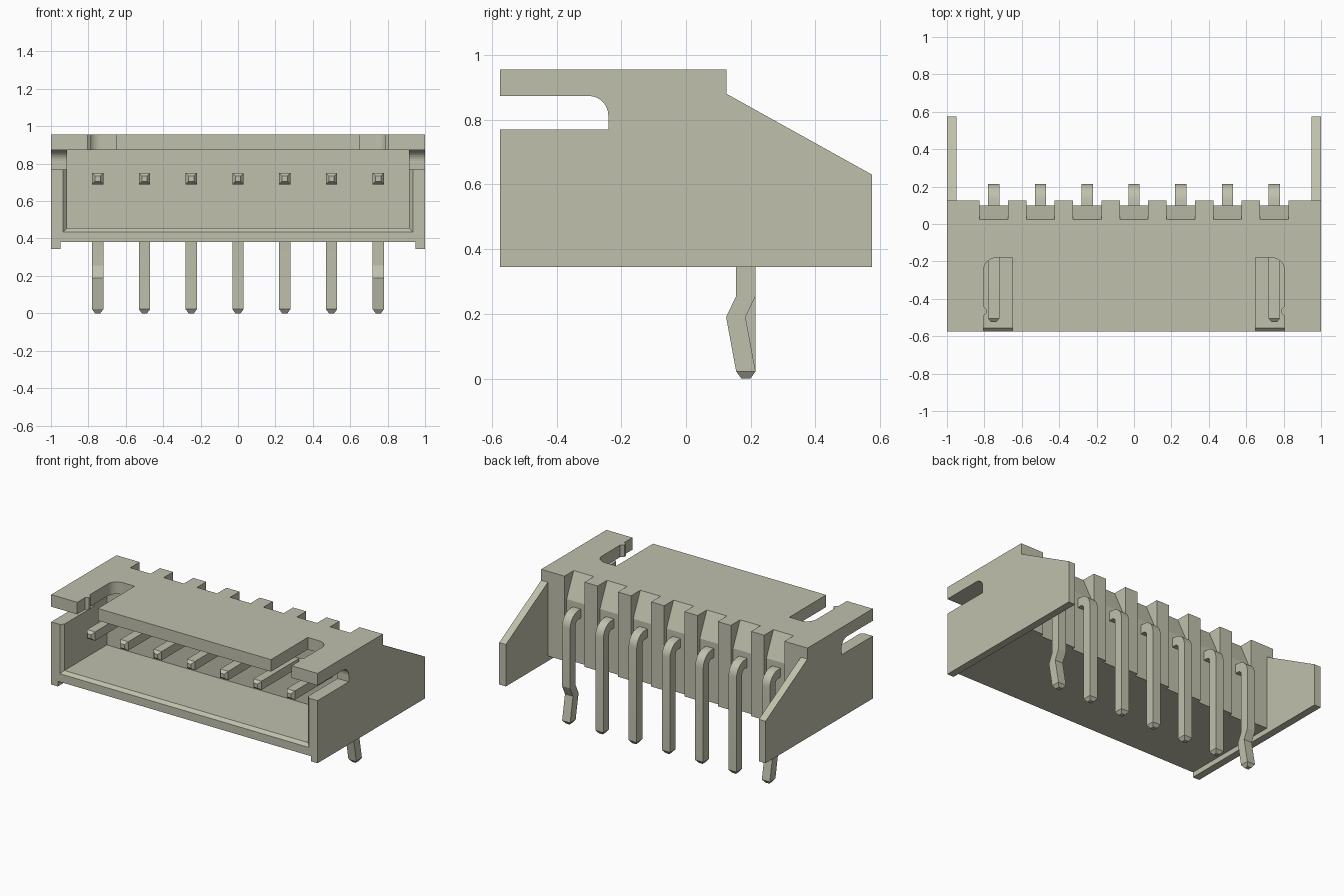
import bpy
import bmesh
from math import sin, cos, radians

if "Cube" in bpy.data.objects:
    bpy.data.objects.remove(bpy.data.objects["Cube"])

COLOUR = (0.53, 0.53, 0.42, 1)
mat = bpy.data.materials.new("pale olive grey")
mat.use_nodes = True
mat.diffuse_color = COLOUR
mat.node_tree.nodes["Principled BSDF"].inputs["Base Color"].default_value = COLOUR


def loft(name, rings):
    """Solid through rings of equally many points, capped at both ends."""
    bm = bmesh.new()
    loops = [[bm.verts.new(p) for p in ring] for ring in rings]
    n = len(loops[0])
    for a, b in zip(loops, loops[1:]):
        for i in range(n):
            j = (i + 1) % n
            bm.faces.new((a[i], a[j], b[j], b[i]))
    bm.faces.new(loops[0])
    bm.faces.new(loops[-1])
    bmesh.ops.recalc_face_normals(bm, faces=bm.faces)
    mesh = bpy.data.meshes.new(name)
    bm.to_mesh(mesh)
    bm.free()
    mesh.materials.append(mat)
    obj = bpy.data.objects.new(name, mesh)
    bpy.context.collection.objects.link(obj)
    return obj


def prism_x(name, profile, x0, x1):
    return loft(name, [[(x, y, z) for y, z in profile] for x in (x0, x1)])


def prism_z(name, outline, z0, z1):
    return loft(name, [[(x, y, z) for x, y in outline] for z in (z0, z1)])


def rect(a0, a1, b0, b1):
    return [(a0, b0), (a1, b0), (a1, b1), (a0, b1)]


def arc(cx, cy, r, steps=8):
    return [(cx + r * cos(radians(90 * i / steps)), cy + r * sin(radians(90 * i / steps)))
            for i in range(steps + 1)]


PINS = [i * 0.25 for i in range(-3, 4)]
CEILING = 0.873

# Housing block with the side wing outline
housing = prism_x("housing", [(-0.575, 0.345), (0.575, 0.345), (0.575, 0.63),
                              (0.125, 0.88), (0.125, 0.955), (-0.575, 0.955)], -1, 1)

cutters = []
# Gap between the rear wings, and the raised underside
cutters.append(prism_x("wing_gap", rect(0.125, 0.7, 0.2, 1.1), -0.95, 0.95))
cutters.append(prism_x("underside_gap", rect(-0.7, 0.7, 0.2, 0.38), -0.95, 0.95))

# Plug cavity with a chamfered mouth
cutters.append(loft("cavity", [
    [(-w, y, z), (w, y, z), (w, y, CEILING), (-w, y, CEILING)]
    for y, w, z in ((-0.595, 0.955, 0.415), (-0.555, 0.915, 0.455), (-0.1, 0.915, 0.455))]))

# Side slots, one rounded corner each
slot = [(-0.7, 0.77), (-0.24, 0.77)] + arc(-0.30, CEILING - 0.06, 0.06) + [(-0.7, CEILING)]
for s in (-1, 1):
    cutters.append(prism_x("side_slot", slot, s * 0.9, s * 1.1))

# Latch slots in the roof, with a small bump on the outer edge
latch = [(0.65, -0.7), (0.805, -0.7), (0.805, -0.49), (0.785, -0.475), (0.785, -0.46),
         (0.805, -0.44)] + arc(0.735, -0.25, 0.07) + [(0.65, -0.18)]
for s in (-1, 1):
    cutters.append(prism_z("latch_slot", [(s * x, y) for x, y in latch], 0.8, 1.1))

# Sloped recess behind every pin
recess = [(0.025, 1.1), (0.025, 0.955), (0.10, 0.79), (0.10, 0.3), (0.2, 0.3), (0.2, 1.1)]
for x in PINS:
    cutters.append(prism_x("pin_recess", recess, x - 0.076, x + 0.076))

for c in cutters:
    c.hide_render = True
    mod = housing.modifiers.new(c.name, "BOOLEAN")
    mod.operation = "DIFFERENCE"
    mod.solver = "EXACT"
    mod.object = c

# Bake the cuts and drop the cutters
deps = bpy.context.evaluated_depsgraph_get()
baked = bpy.data.meshes.new_from_object(housing.evaluated_get(deps))
housing.modifiers.clear()
housing.data = baked
for c in cutters:
    bpy.data.objects.remove(c)
baked.materials.clear()
baked.materials.append(mat)


# Bent square pins; each station is y, z, offset angle, half thickness
def pin(x, kinked):
    stations = [(-0.525, 0.72, 90, 0.014), (-0.505, 0.72, 90, 0.03)]
    for i in range(7):
        a = 90 - 15 * i
        stations.append((0.125 + 0.06 * cos(radians(a)), 0.66 + 0.06 * sin(radians(a)), a, 0.03))
    if kinked:
        stations += [(0.185, 0.255, 0, 0.03), (0.154, 0.19, 0, 0.03)]
    stations += [(0.185, 0.022, 0, 0.03), (0.185, 0, 0, 0.014)]
    rings = []
    for y, z, a, h in stations:
        dy, dz = h * cos(radians(a)), h * sin(radians(a))
        rings.append([(x - h, y - dy, z - dz), (x + h, y - dy, z - dz),
                      (x + h, y + dy, z + dz), (x - h, y + dy, z + dz)])
    return loft("kinked_pin" if kinked else "straight_pin", rings)


for x in PINS:
    obj = pin(x, abs(x) > 0.7)
    bpy.ops.object.select_all(action="DESELECT")
    obj.select_set(True)
    bpy.context.view_layer.objects.active = obj
    bpy.ops.object.shade_smooth_by_angle(angle=radians(20))
